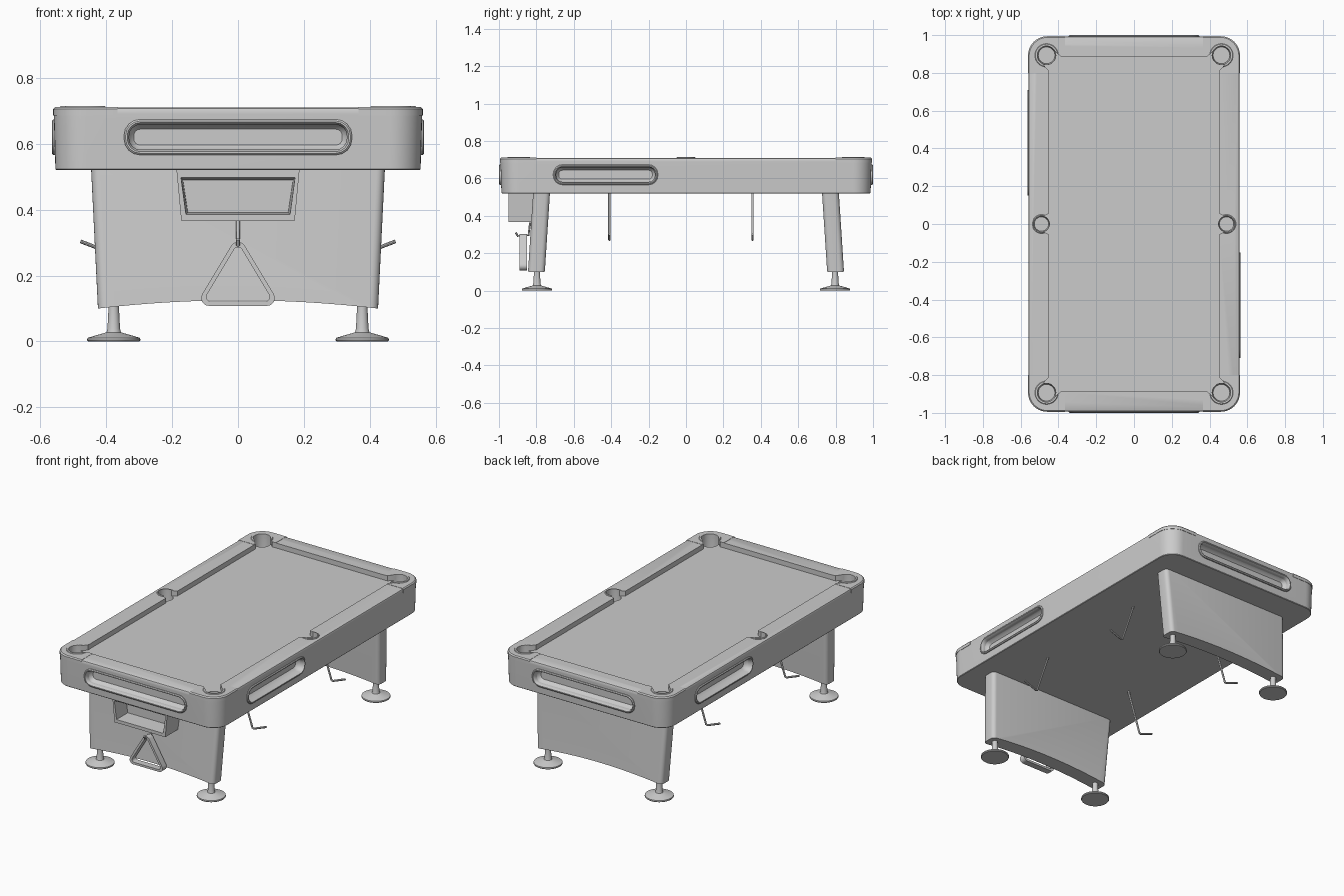
import bpy, bmesh
from math import sin, cos, pi
from mathutils import Vector, Matrix

if "Cube" in bpy.data.objects:
    bpy.data.objects.remove(bpy.data.objects["Cube"])


def finish(name, bm):
    bmesh.ops.recalc_face_normals(bm, faces=bm.faces)
    me = bpy.data.meshes.new(name)
    bm.to_mesh(me)
    bm.free()
    ob = bpy.data.objects.new(name, me)
    bpy.context.collection.objects.link(ob)
    return ob


def add_loft(bm, rings):
    vs = [[bm.verts.new(p) for p in r] for r in rings]
    n = len(vs[0])
    for a, b in zip(vs, vs[1:]):
        for i in range(n):
            bm.faces.new((a[i], a[(i + 1) % n], b[(i + 1) % n], b[i]))
    bm.faces.new(vs[0])
    bm.faces.new(vs[-1])


def loft(name, rings, rot=0):
    bm = bmesh.new()
    add_loft(bm, rings)
    bm.transform(Matrix.Rotation(rot, 4, 'Z'))
    return finish(name, bm)


def flat(pts, z):
    return [(x, y, z) for x, y in pts]


def upright(pts, y):
    return [(x, y, z) for x, z in pts]


def circle(x, y, r, n=32):
    return [(x + r * cos(2 * pi * i / n), y + r * sin(2 * pi * i / n)) for i in range(n)]


def fillet(pts, r, n):
    """Round the corners of a counter-clockwise convex outline."""
    out = []
    P = [Vector(p) for p in pts]
    for i, p in enumerate(P):
        a = (p - P[i - 1]).normalized()
        b = (P[(i + 1) % len(P)] - p).normalized()
        na, nb = Vector((a.y, -a.x, 0)), Vector((b.y, -b.x, 0))
        c = p.to_3d() - (na + nb) * r / (1 + na.dot(nb))
        for k in range(n + 1):
            q = c + na.slerp(nb, k / n) * r
            out.append((q.x, q.y))
    return out


def rrect(hx, hy, r, n, cx=0, cy=0):
    return fillet([(cx - hx, cy - hy), (cx + hx, cy - hy),
                   (cx + hx, cy + hy), (cx - hx, cy + hy)], r, n)


def bake(ob):
    dg = bpy.context.evaluated_depsgraph_get()
    me = bpy.data.meshes.new_from_object(ob.evaluated_get(dg))
    ob.modifiers.clear()
    ob.data = me


def cut(ob, cutters):
    for c in cutters:
        m = ob.modifiers.new("cut", 'BOOLEAN')
        m.operation, m.solver, m.object = 'DIFFERENCE', 'EXACT', c
    bake(ob)


def rod(name, pts, r):
    cu = bpy.data.curves.new(name, 'CURVE')
    cu.dimensions, cu.bevel_depth, cu.bevel_resolution = '3D', r, 3
    cu.use_fill_caps = True
    sp = cu.splines.new('POLY')
    sp.points.add(len(pts) - 1)
    for p, q in zip(sp.points, pts):
        p.co = (*q, 1)
    tmp = bpy.data.objects.new("tmp", cu)
    bpy.context.collection.objects.link(tmp)
    bpy.context.view_layer.update()
    me = bpy.data.meshes.new_from_object(tmp.evaluated_get(bpy.context.evaluated_depsgraph_get()))
    bpy.data.objects.remove(tmp)
    ob = bpy.data.objects.new(name, me)
    bpy.context.collection.objects.link(ob)
    return ob


CORNERS = [(1, 1), (-1, 1), (-1, -1), (1, -1)]
POCKETS = [(sx * 0.463, sy * 0.893, 0.049) for sx, sy in CORNERS] + \
          [(s * 0.49, 0, 0.042) for s in (1, -1)]

# Cutters: playing area with pocket mouths, and the pocket wells
quarter = [(0.49, 0.035), (0.45, 0.055), (0.45, 0.81), (0.503, 0.87), (0.44, 0.935), (0.39, 0.888)]
outline = []
for k, (sx, sy) in enumerate(CORNERS):
    q = [(sx * x, sy * y) for x, y in quarter]
    outline += q if k % 2 == 0 else q[::-1]
play = loft("play_cutter", [flat(outline, 0.66), flat(outline, 0.75)])
bm = bmesh.new()
for x, y, r in POCKETS:
    add_loft(bm, [flat(circle(x, y, r * 0.9), 0.60), flat(circle(x, y, r), 0.66), flat(circle(x, y, r), 0.75)])
wells = finish("pocket_cutter", bm)
helpers = [play, wells]

# Oval trim frames and their scooped recesses on all four sides
slots = []
for name, rot, d, u, hl in (("front", 0, 0.993, 0, 0.346), ("back", pi, 0.993, 0, 0.346),
                            ("right", pi / 2, 0.558, -0.43, 0.28), ("left", -pi / 2, 0.558, -0.43, 0.28)):
    def ring(inset, dist):
        return upright(rrect(hl - inset, 0.054 - inset, 0.049 - inset, 4, u, 0.62), -dist)
    loft(name + "_trim", [ring(0, d - 0.02), ring(0, d + 0.003), ring(0.005, d + 0.007),
                          ring(0.010, d + 0.007), ring(0.016, d - 0.004), ring(0.016, d - 0.02),
                          ring(0, d - 0.02)][:6], rot)
    slots.append(loft(name + "_slot_cutter", [ring(0.012, d + 0.03), ring(0.012, d - 0.012),
                                              ring(0.018, d - 0.03), ring(0.030, d - 0.042)], rot))
# Trim frames are open rings: drop the two end caps
for ob in [o for o in bpy.data.objects if o.name.endswith("_trim")]:
    bm = bmesh.new()
    bm.from_mesh(ob.data)
    bmesh.ops.delete(bm, geom=[f for f in bm.faces if len(f.verts) > 4], context='FACES_ONLY')
    bm.to_mesh(ob.data)
    bm.free()
helpers += slots

# Cabinet with rounded corners
cabinet = loft("cabinet", [flat(rrect(hx, hx + 0.433, r, 10), z) for hx, r, z in (
    (0.551, 0.091, 0.52), (0.554, 0.094, 0.523), (0.559, 0.099, 0.69),
    (0.559, 0.099, 0.70), (0.556, 0.096, 0.707), (0.550, 0.090, 0.71))])
cut(cabinet, helpers)

# Cloth bed
cloth = loft("cloth", [flat(outline, 0.655), flat(outline, 0.68)])
cut(cloth, [wells])

# Corner caps and raised pocket collars
arc = rrect(0.561, 0.994, 0.101, 10)[22:33]
cap_pts = [(0.365, 0.80), (0.561, 0.80)] + arc + [(0.365, 0.994)]
for sx, sy in CORNERS:
    top = [(0.365 + (x - 0.365) * 0.97, 0.80 + (y - 0.80) * 0.97) for x, y in cap_pts]
    mir = lambda pts: [(sx * x, sy * y) for x, y in pts]
    cap = loft("corner_cap", [flat(mir(cap_pts), 0.686), flat(mir(cap_pts), 0.705), flat(mir(top), 0.7115)])
    cut(cap, [play, wells])
for x, y, r in POCKETS:
    o = r + (0.013 if y else 0.008)
    collar = loft("pocket_collar", [flat(circle(x, y, o), 0.69), flat(circle(x, y, o), 0.712),
                                    flat(circle(x, y, o - 0.003), 0.715)])
    cut(collar, [play, wells])

# Leg panels: arched bottom, raked outwards, rounded sides
N = 16
arch = [(-0.425 + 0.85 * i / N, 0.10 + 0.025 * (1 - (2 * i / N - 1) ** 2)) for i in range(N + 1)]
panel = arch + [(0.446, 0.53), (-0.446, 0.53)]
for name, rot in (("front_leg", 0), ("back_leg", pi)):
    bm = bmesh.new()
    add_loft(bm, [upright(panel, -0.045), upright(panel, 0.045)])
    sides = [e for e in bm.edges if e.calc_length() > 0.3 and all(abs(v.co.x) > 0.42 for v in e.verts)
             and e.verts[0].co.x * e.verts[1].co.x > 0]
    bmesh.ops.bevel(bm, geom=sides, offset=0.025, segments=5, profile=0.5, affect='EDGES')
    for v in bm.verts:
        v.co.y -= 0.7725 + (0.52 - v.co.z) * 0.065
    bm.transform(Matrix.Rotation(rot, 4, 'Z'))
    finish(name, bm)

# Levelling feet
for sx, sy in CORNERS:
    loft("foot", [flat(circle(sx * 0.377, sy * 0.797, r), z) for r, z in (
        (0.078, 0), (0.081, 0.004), (0.080, 0.011), (0.035, 0.024), (0.022, 0.028),
        (0.019, 0.04), (0.016, 0.10), (0.016, 0.15))])

# Ball return box
def trap(t, b, z1, z0):
    return [(-b, z0), (b, z0), (t, z1), (-t, z1)]
loft("ball_box", [upright(trap(0.187, 0.172, 0.525, 0.366), -0.80),
                  upright(trap(0.187, 0.172, 0.525, 0.366), -0.95),
                  upright(trap(0.173, 0.158, 0.497, 0.386), -0.95),
                  upright(trap(0.167, 0.152, 0.490, 0.391), -0.85)])

# Triangle rack hanging on a peg
def tri(s, r):
    c = 0.1817
    return fillet([(x * s, c + (z - c) * s) for x, z in ((-0.13, 0.108), (0.13, 0.108), (0, 0.325))], r, 6)
rack = [upright(tri(1, 0.024), -0.89), upright(tri(1, 0.024), -0.85),
        upright(tri(0.82, 0.014), -0.85), upright(tri(0.82, 0.014), -0.89)]
ob = loft("triangle_rack", rack + rack[:1])
bm = bmesh.new()
bm.from_mesh(ob.data)
bmesh.ops.delete(bm, geom=[f for f in bm.faces if len(f.verts) > 4], context='FACES_ONLY')
bmesh.ops.remove_doubles(bm, verts=bm.verts, dist=1e-5)
bm.to_mesh(ob.data)
bm.free()
rod("rack_peg", [(0, -0.833, 0.365), (0, -0.842, 0.297), (0, -0.90, 0.293), (0, -0.91, 0.31)], 0.006)

# Cue hooks under the cabinet
for s in (1, -1):
    for y in (-0.41, 0.355):
        rod("cue_hook", [(s * 0.30, y, 0.53), (s * 0.385, y, 0.275), (s * 0.395, y, 0.272), (s * 0.478, y, 0.304)], 0.006)

# Remove cutters, smooth everything else by angle
for h in helpers:
    bpy.data.objects.remove(h)
bpy.ops.object.select_all(action='SELECT')
bpy.context.view_layer.objects.active = cabinet
bpy.ops.object.shade_smooth_by_angle(angle=0.6)
